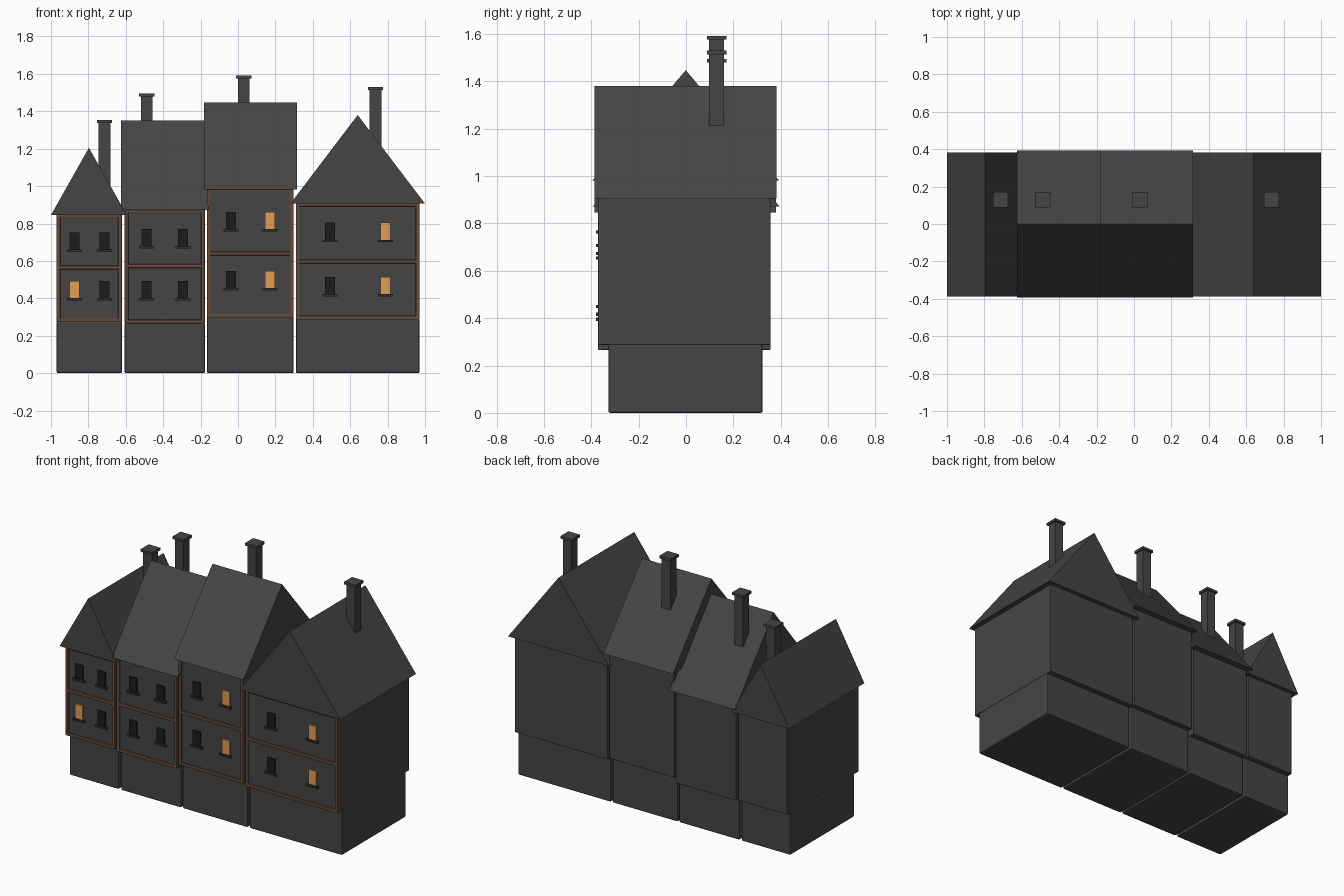
import bpy, bmesh

if "Cube" in bpy.data.objects:
    bpy.data.objects.remove(bpy.data.objects["Cube"])

def mat(name, r, g, b):
    m = bpy.data.materials.new(name)
    m.diffuse_color = (r, g, b, 1)
    m.use_nodes = True
    m.node_tree.nodes["Principled BSDF"].inputs["Base Color"].default_value = m.diffuse_color
    return m

STONE = mat("charcoal_stone", 0.059, 0.059, 0.059)
TIMBER = mat("brown_timber", 0.125, 0.067, 0.042)
DARK = mat("dark_glass", 0.012, 0.012, 0.012)
SILL = mat("dark_sill", 0.03, 0.03, 0.03)
LIT = mat("lit_window", 0.76, 0.34, 0.095)

def finish(name, bm, material, bevel=0):
    bmesh.ops.recalc_face_normals(bm, faces=bm.faces)
    me = bpy.data.meshes.new(name)
    bm.to_mesh(me)
    bm.free()
    me.materials.append(material)
    ob = bpy.data.objects.new(name, me)
    bpy.context.collection.objects.link(ob)
    if bevel:
        mod = ob.modifiers.new("edge", 'BEVEL')
        mod.width = bevel
        mod.segments = 2
    return ob

def box(name, x, y, z, material, bevel=0):
    """Box from (min, max) pairs."""
    bm = bmesh.new()
    bmesh.ops.create_cube(bm, size=1)
    for v in bm.verts:
        v.co = [(a + b) / 2 + c * (b - a) for c, (a, b) in zip(v.co, (x, y, z))]
    return finish(name, bm, material, bevel)

def gable_roof(name, x, y, z, along_x):
    """Triangular prism with its ridge along x or y."""
    bm = bmesh.new()
    ends = []
    span, run = (y, x) if along_x else (x, y)
    for r in run:
        pts = [(span[0], z[0]), (span[1], z[0]), (sum(span) / 2, z[1])]
        ends.append([bm.verts.new((r, s, h) if along_x else (s, r, h)) for s, h in pts])
    bm.faces.new(ends[0])
    bm.faces.new(ends[1])
    for i in range(3):
        j = (i + 1) % 3
        bm.faces.new((ends[0][i], ends[0][j], ends[1][j], ends[1][i]))
    return finish(name, bm, STONE)

def house(n, x, base, mid, eave, roof_x, roof_y, ridge, along_x,
          chimney, win_x, win_z, lit):
    p = f"house_{n}_"
    # stone ground floor and jettied upper floors
    box(p + "ground_floor", x, (-0.328, 0.324), (0, base + 0.004), STONE, 0.008)
    box(p + "upper_floors", x, (-0.362, 0.357), (base, eave), STONE, 0.004)
    gable_roof(p + "roof", roof_x, roof_y, (eave, ridge), along_x)
    # timber frame on the front
    fy, t = (-0.371, -0.359), 0.02
    for part, z in (("lower", base), ("middle", mid - t / 2), ("upper", eave - 0.014)):
        box(p + part + "_beam", x, fy, (z, z + t), TIMBER, 0.003)
    for side, px in (("left", x[0]), ("right", x[1] - t)):
        box(p + side + "_post", (px, px + t), fy, (base, eave), TIMBER, 0.003)
    # windows with sills
    for i, cx in enumerate(win_x):
        for j, z in enumerate(win_z):
            m = LIT if (i, j) in lit else DARK
            box(p + f"window_{i}{j}", (cx - 0.027, cx + 0.027), (-0.371, -0.362),
                (z, z + 0.092), m)
            box(p + f"sill_{i}{j}", (cx - 0.04, cx + 0.04), (-0.38, -0.36),
                (z - 0.013, z), SILL)
    # chimney shaft and cap
    cx, foot, top = chimney
    for part, r, z in (("shaft", 0.031, (foot, top - 0.015)), ("cap", 0.041, (top - 0.016, top))):
        box(p + "chimney_" + part, (cx - r, cx + r), (0.129 - r, 0.129 + r), z, STONE)

house(1, (-0.97, -0.621), 0.273, 0.565, 0.845, (-1, -0.594), (-0.387, 0.381), 1.205,
      False, (-0.714, 0.95, 1.353), (-0.874, -0.714), (0.402, 0.66), {(0, 0)})
house(2, (-0.606, -0.177), 0.266, 0.573, 0.872, (-0.625, -0.157), (-0.392, 0.394), 1.35,
      True, (-0.488, 1.1, 1.495), (-0.49, -0.294), (0.402, 0.68), set())
house(3, (-0.166, 0.297), 0.297, 0.64, 0.982, (-0.181, 0.315), (-0.394, 0.392), 1.447,
      True, (0.03, 1.22, 1.592), (-0.037, 0.171), (0.455, 0.77), {(1, 0), (1, 1)})
house(4, (0.31, 0.97), 0.287, 0.597, 0.906, (0.28, 1.0), (-0.387, 0.383), 1.38,
      False, (0.735, 1.15, 1.53), (0.492, 0.789), (0.423, 0.713), {(1, 0), (1, 1)})
